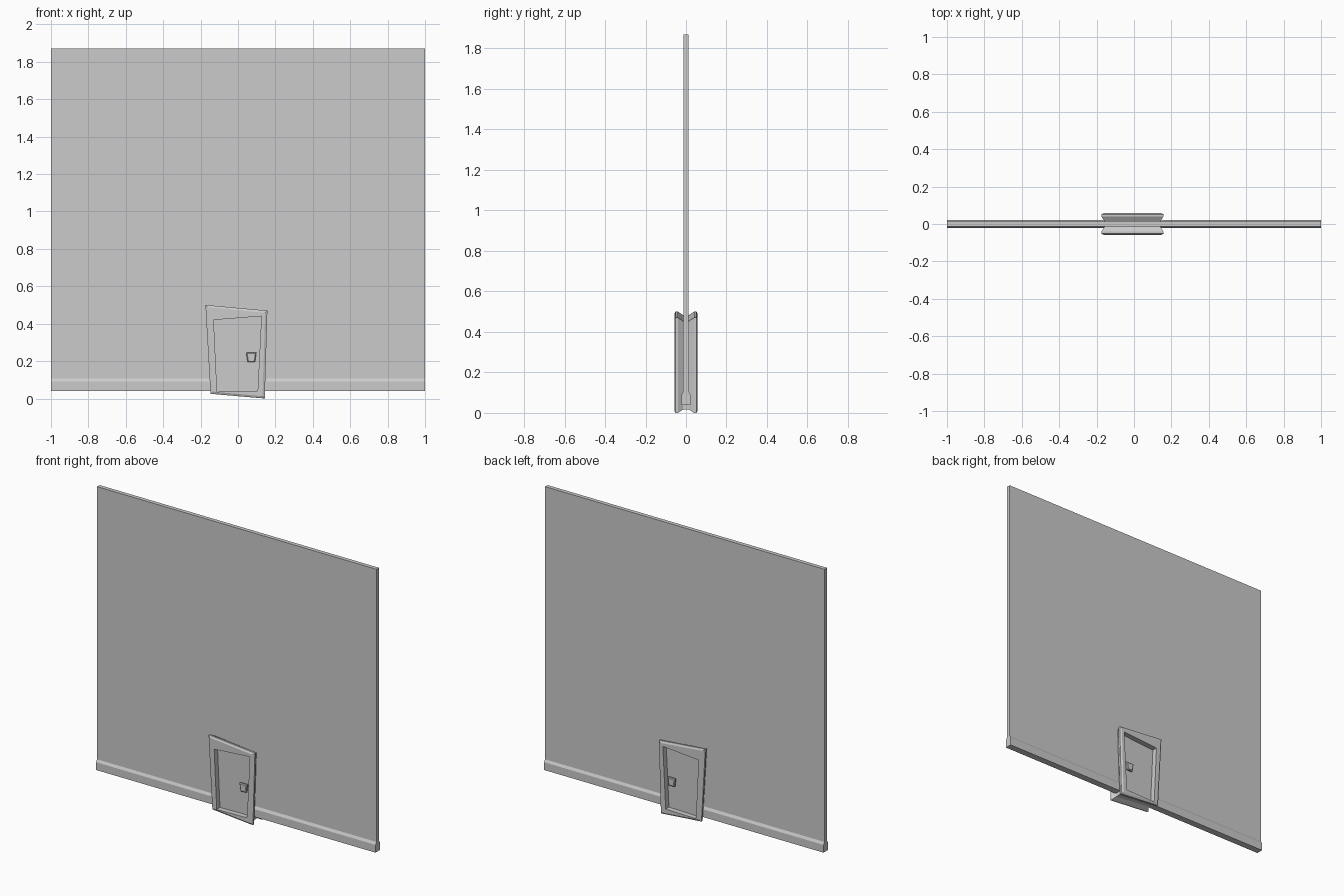
import bpy, bmesh

if "Cube" in bpy.data.objects:
    bpy.data.objects.remove(bpy.data.objects["Cube"])


def make(name, build):
    bm = bmesh.new()
    build(bm)
    bmesh.ops.recalc_face_normals(bm, faces=bm.faces)
    me = bpy.data.meshes.new(name)
    bm.to_mesh(me)
    bm.free()
    ob = bpy.data.objects.new(name, me)
    bpy.context.collection.objects.link(ob)
    return ob


def loft(bm, rings):
    # skin consecutive rings and cap both ends
    vs = [[bm.verts.new(p) for p in r] for r in rings]
    n = len(vs[0])
    for a, b in zip(vs, vs[1:]):
        for i in range(n):
            j = (i + 1) % n
            bm.faces.new((a[i], a[j], b[j], b[i]))
    bm.faces.new(vs[0])
    bm.faces.new(vs[-1])


def inset(quad, d):
    # move the corners of an (x, z) quad inwards by about d
    cx = sum(p[0] for p in quad) / 4
    cz = sum(p[1] for p in quad) / 4
    return [(x - d * (1 if x > cx else -1), z - d * (1 if z > cz else -1)) for x, z in quad]


def ring(quad, y, d=0.0):
    return [(x, y, z) for x, z in inset(quad, d)]


# wall with a thicker baseboard, one profile extruded along x
half = [(0.022, 0.04), (0.022, 0.09), (0.013, 0.106), (0.013, 1.87)]
profile = half + [(-y, z) for y, z in reversed(half)]
make("wall", lambda bm: loft(bm, [[(x, y, z) for y, z in profile] for x in (-1, 1)]))

OUTER = [(-0.174, 0.5), (0.157, 0.47), (0.143, 0.0), (-0.147, 0.025)]
OPENING = [(-0.13, 0.42), (0.125, 0.44), (0.105, 0.04), (-0.112, 0.036)]
KNOB = [(0.044, 0.246), (0.098, 0.246), (0.091, 0.194), (0.051, 0.194)]
DOOR_Y = 0.024


# crooked frame: spool-like cross-section with the door recessed on each side
def frame(bm):
    side = [(0.058, 0.012), (0.052, 0.0), (0.04, 0.0), (0.015, 0.016)]
    steps = [(-y, d) for y, d in side] + side[::-1]
    rings = [ring(OPENING, -DOOR_Y), ring(OPENING, -0.058)]
    rings += [ring(OUTER, y, d) for y, d in steps]
    rings += [ring(OPENING, 0.058), ring(OPENING, DOOR_Y)]
    loft(bm, rings)


make("door_and_frame", frame)

# door knobs, front and back
for name, s in (("front_knob", -1), ("back_knob", 1)):
    steps = [(0.022, 0.01), (0.034, 0.008), (0.037, 0.0), (0.047, 0.0), (0.051, 0.005)]
    make(name, lambda bm: loft(bm, [ring(KNOB, s * y, d) for y, d in steps]))
